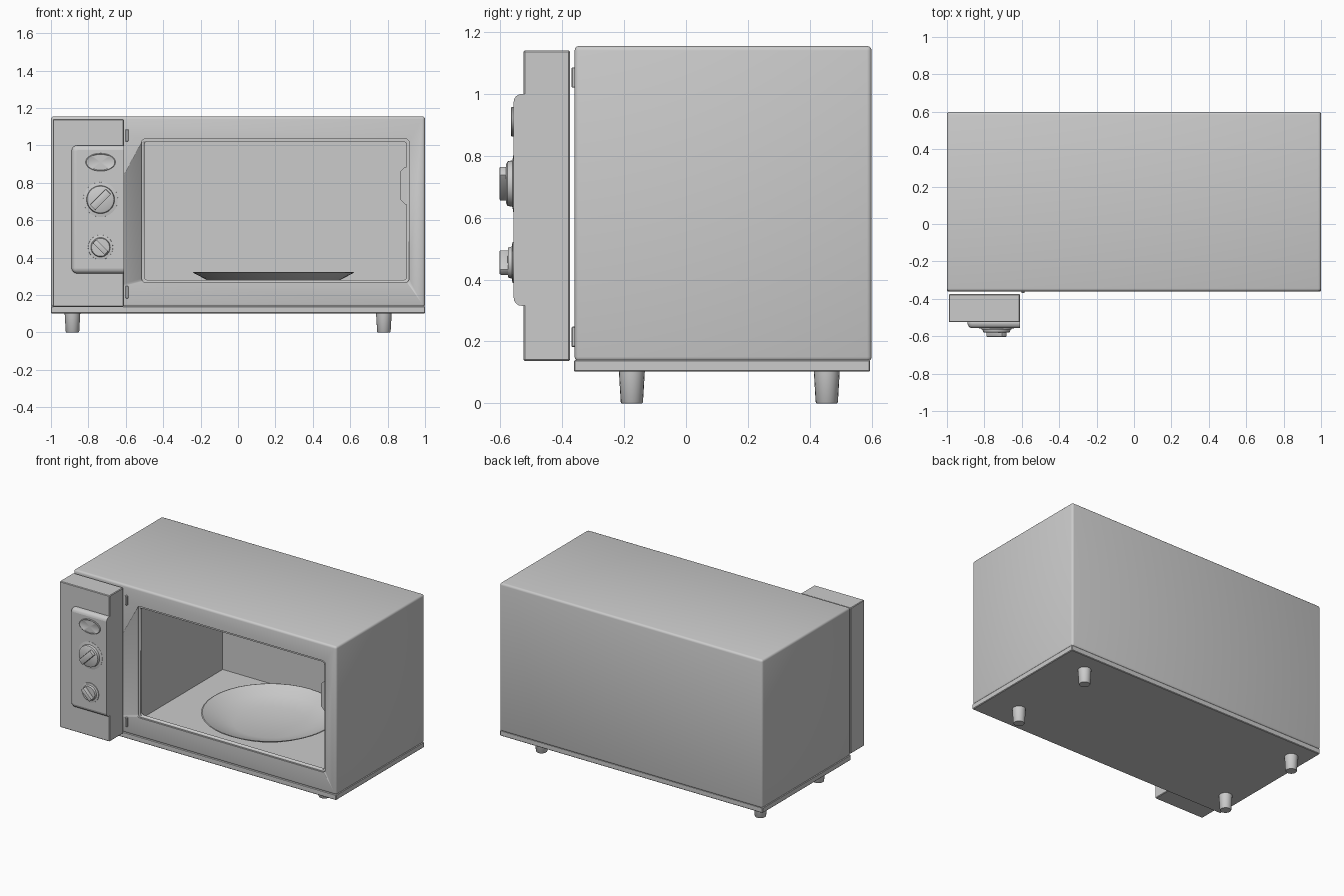
import bpy, bmesh, math
from mathutils import Matrix, Vector

old = bpy.data.objects.get("Cube")
if old:
    bpy.data.objects.remove(old, do_unlink=True)

grey = bpy.data.materials.new("light grey")
grey.use_nodes = True
GREY = (0.6, 0.6, 0.6, 1)
grey.diffuse_color = GREY
grey.node_tree.nodes["Principled BSDF"].inputs["Base Color"].default_value = GREY


def finish(name, bm, smooth=False):
    bmesh.ops.recalc_face_normals(bm, faces=bm.faces)
    mesh = bpy.data.meshes.new(name)
    bm.to_mesh(mesh)
    bm.free()
    mesh.materials.append(grey)
    ob = bpy.data.objects.new(name, mesh)
    bpy.context.collection.objects.link(ob)
    if smooth:
        select(ob)
        bpy.ops.object.shade_smooth_by_angle(angle=math.radians(35))
    return ob


def select(ob):
    bpy.ops.object.select_all(action='DESELECT')
    ob.select_set(True)
    bpy.context.view_layer.objects.active = ob


def box(name, x, y, z, bevel=0, segments=3, edge_rule=None, turn=0):
    """Box from (min, max) pairs; bevels the edges chosen by edge_rule; turn is about y."""
    bm = bmesh.new()
    bmesh.ops.create_cube(bm, size=1)
    size = [b - a for a, b in (x, y, z)]
    centre = Vector([(a + b) / 2 for a, b in (x, y, z)])
    bmesh.ops.scale(bm, vec=size, verts=bm.verts)
    if bevel:
        edges = [e for e in bm.edges if edge_rule is None or edge_rule(e)]
        bmesh.ops.bevel(bm, geom=edges, offset=bevel, segments=segments,
                        profile=0.5, affect='EDGES')
    bm.transform(Matrix.Translation(centre) @ Matrix.Rotation(turn, 4, 'Y'))
    return finish(name, bm, bevel > 0)


def lathe(name, profile, matrix, sides=32):
    """Spin (radius, height) points about z, then place."""
    bm = bmesh.new()
    verts = [bm.verts.new((r, 0, h)) for r, h in profile]
    edges = [bm.edges.new(p) for p in zip(verts, verts[1:])]
    bmesh.ops.spin(bm, geom=verts + edges, cent=(0, 0, 0), axis=(0, 0, 1),
                   angle=math.tau, steps=sides)
    bmesh.ops.remove_doubles(bm, verts=bm.verts, dist=1e-5)
    bm.transform(matrix)
    return finish(name, bm, True)


def along_y(e):
    d = e.verts[0].co - e.verts[1].co
    return abs(d.y) > abs(d.x) + abs(d.z)


def cut(ob, cutter):
    cutter.hide_render = True
    mod = ob.modifiers.new("cut", 'BOOLEAN')
    mod.operation = 'DIFFERENCE'
    mod.solver = 'EXACT'
    mod.object = cutter
    select(ob)
    bpy.ops.object.modifier_apply(modifier=mod.name)
    bpy.data.objects.remove(cutter, do_unlink=True)


# Hollow housing: cooking cavity, door opening and a shallow step around it
housing = box("housing", (-1, 1), (-0.36, 0.6), (0.135, 1.155), 0.015)
cut(housing, box("cavity_cutter", (-0.505, 0.905), (-0.33, 0.555), (0.25, 1.03)))
cut(housing, box("opening_cutter", (-0.5, 0.9), (-0.45, -0.3), (0.28, 1.02),
                 0.015, edge_rule=along_y))
cut(housing, box("step_cutter", (-0.515, 0.915), (-0.45, -0.348), (0.268, 1.035),
                 0.02, edge_rule=along_y))

# Base tray and feet
box("base_tray", (-1, 1), (-0.362, 0.595), (0.102, 0.14), 0.004, 1)
for side, x in (("right", -0.885), ("left", 0.78)):
    for end, y in (("front", -0.175), ("back", 0.455)):
        lathe(f"{end}_{side}_foot",
              [(0, 0), (0.033, 0), (0.036, 0.004), (0.042, 0.105), (0, 0.105)],
              Matrix.Translation((x, y, 0)), 20)

# Turntable dish
lathe("turntable_dish",
      [(0, 0.253), (0.23, 0.253), (0.34, 0.283), (0.425, 0.322), (0.432, 0.32),
       (0.35, 0.277), (0.23, 0.248), (0, 0.248)],
      Matrix.Translation((0.19, 0.08, 0)), 40)

# Door latch housing inside the opening
box("latch_block", (0.868, 0.908), (-0.34, -0.28), (0.685, 0.885), 0.025, 1,
    lambda e: along_y(e) and e.verts[0].co.x < 0)

# Hinge tabs beside the door opening
for label, z in (("upper", 1.053), ("lower", 0.215)):
    box(f"{label}_hinge", (-0.602, -0.586), (-0.37, -0.35), (z - 0.033, z + 0.033), 0.003, 1)

# Control block with a raised fascia, flush with the block on its inner side
box("control_block", (-0.99, -0.61), (-0.525, -0.375), (0.137, 1.14), 0.004, 1)
fascia = box("control_fascia", (-0.89, -0.5), (-0.557, -0.5), (0.315, 1.0),
             0.03, 4, along_y)
select(fascia)
soft = fascia.modifiers.new("soft front rim", 'BEVEL')
soft.width = 0.026
soft.segments = 4
soft.limit_method = 'ANGLE'
soft.angle_limit = math.radians(60)
bpy.ops.object.modifier_apply(modifier=soft.name)
cut(fascia, box("fascia_trim_cutter", (-0.61, -0.4), (-0.7, -0.4), (0.2, 1.1)))

# Controls: height is measured outward from the fascia
DIAL_X = -0.735


def facing_front(z):
    return Matrix.Translation((DIAL_X, -0.555, z)) @ Matrix.Rotation(math.pi / 2, 4, 'X')


lathe("oval_badge", [(0.08, -0.01), (0.08, 0.007), (0.076, 0.01), (0.07, 0.007), (0, 0.007)],
      facing_front(0.91) @ Matrix.Diagonal((1, 0.6, 1, 1)))
lathe("large_dial", [(0.095, -0.01), (0.093, 0.003), (0.075, 0.006), (0.072, 0.022),
                     (0.064, 0.026), (0, 0.026)], facing_front(0.71))
lathe("small_dial", [(0.068, -0.01), (0.066, 0.006), (0.052, 0.008), (0.048, 0.02),
                     (0, 0.022)], facing_front(0.455))
for label, z, half, width, turn in (("large", 0.71, 0.06, 0.02, -45),
                                    ("small", 0.455, 0.045, 0.014, 45)):
    box(f"{label}_dial_grip", (DIAL_X - half, DIAL_X + half), (-0.603, -0.565),
        (z - width, z + width), 0.005, 2, turn=math.radians(turn))
